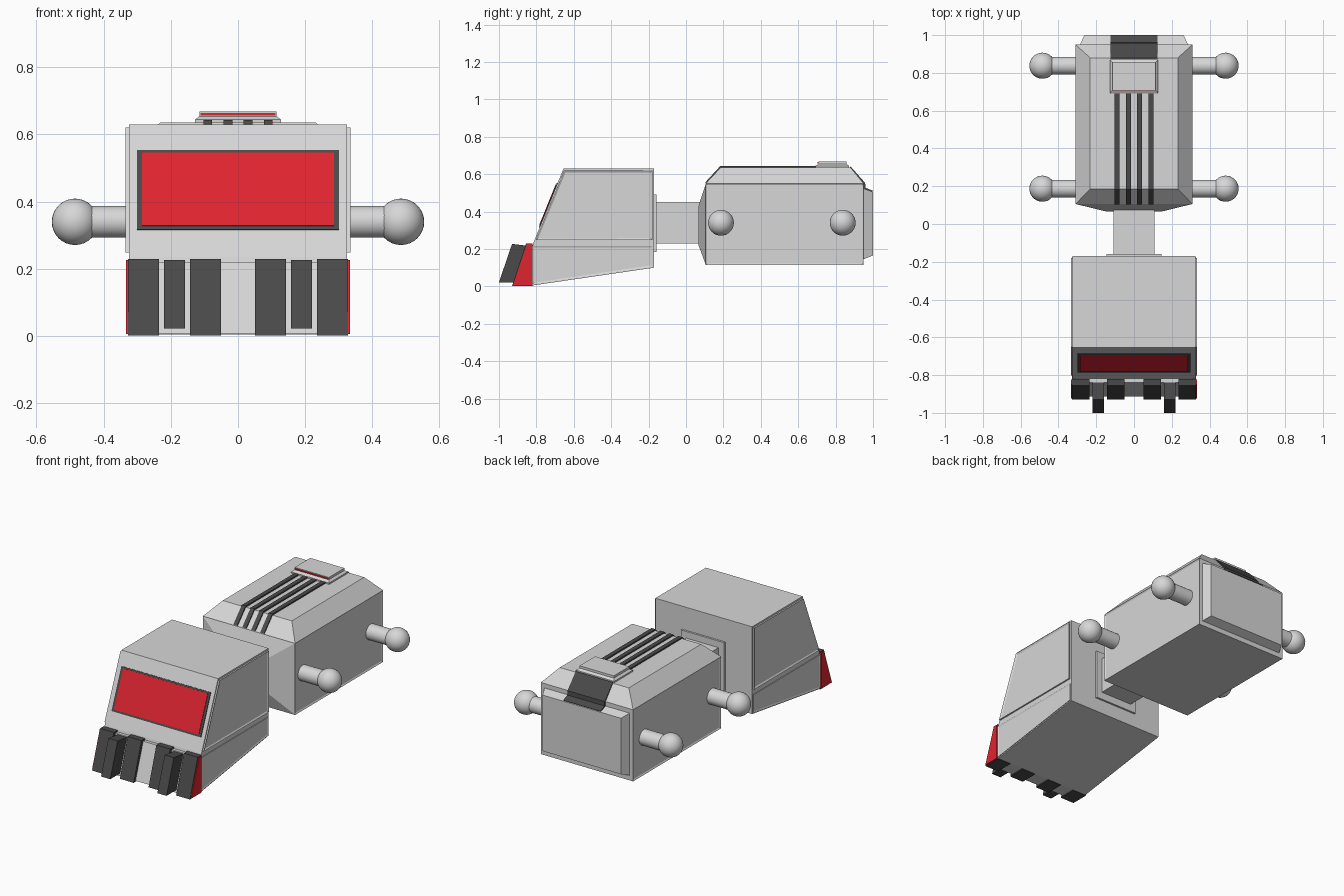
import bpy, bmesh
from mathutils import Vector

cube = bpy.data.objects.get("Cube")
if cube:
    bpy.data.objects.remove(cube, do_unlink=True)


def material(name, r, g, b):
    m = bpy.data.materials.new(name)
    m.use_nodes = True
    m.diffuse_color = (r, g, b, 1)
    m.node_tree.nodes["Principled BSDF"].inputs["Base Color"].default_value = (r, g, b, 1)
    return m


GREY = material("light grey", 0.68, 0.68, 0.68)
DARK = material("charcoal", 0.068, 0.068, 0.068)
RED = material("red", 0.74, 0.018, 0.03)


def loft(name, loops, mat, panel=None):
    """Skin closed loops of equal length; panel insets the flat side (x) faces."""
    bm = bmesh.new()
    rings = [[bm.verts.new(p) for p in loop] for loop in loops]
    n = len(rings[0])
    for a, b in zip(rings, rings[1:]):
        for i in range(n):
            bm.faces.new((a[i], a[(i + 1) % n], b[(i + 1) % n], b[i]))
    bm.faces.new(rings[0])
    bm.faces.new(rings[-1])
    bmesh.ops.recalc_face_normals(bm, faces=bm.faces)
    if panel:
        sides = [f for f in bm.faces if abs(f.normal.x) > 0.95]
        bmesh.ops.inset_individual(bm, faces=sides, thickness=panel[0], depth=panel[1])
    me = bpy.data.meshes.new(name)
    bm.to_mesh(me)
    bm.free()
    me.materials.append(mat)
    ob = bpy.data.objects.new(name, me)
    bpy.context.collection.objects.link(ob)
    return ob


def prism(name, profile, x0, x1, mat, panel=None):
    """Extrude a (y, z) profile along x."""
    return loft(name, [[(x, y, z) for y, z in profile] for x in (x0, x1)], mat, panel)


def rect_z(x, y0, y1, z):
    return [(-x, y0, z), (x, y0, z), (x, y1, z), (-x, y1, z)]


def rect_y(x, z0, z1, y):
    return [(-x, y, z0), (x, y, z0), (x, y, z1), (-x, y, z1)]


# Head shell
prism("head", [(-0.82, 0.005), (-0.17, 0.10), (-0.17, 0.63), (-0.655, 0.63),
               (-0.815, 0.235), (-0.82, 0.215)], -0.325, 0.325, GREY)
upper = [(-0.803, 0.248), (-0.18, 0.248), (-0.18, 0.62), (-0.652, 0.62)]
lower = [(-0.82, 0.012), (-0.178, 0.106), (-0.178, 0.215), (-0.82, 0.215)]
wedge = [(-0.925, 0.006), (-0.824, 0.006), (-0.824, 0.226), (-0.85, 0.226)]
for side, s in (("left", 1), ("right", -1)):
    prism("head_upper_panel_" + side, upper, s * 0.32, s * 0.334, GREY, (0.014, -0.006))
    prism("head_lower_panel_" + side, lower, s * 0.32, s * 0.329, GREY, (0.01, -0.003))
    prism("jaw_side_plate_" + side, wedge, s * 0.326, s * 0.333, RED)

# Windscreen plates laid on the sloping face
top, bottom = Vector((-0.655, 0.63)), Vector((-0.815, 0.235))
out = Vector((-(top - bottom).y, (top - bottom).x)).normalized()


def slope_plate(name, x, z0, z1, lift, mat):
    on = [bottom + (top - bottom) * ((z - bottom.y) / (top.y - bottom.y)) for z in (z0, z1)]
    prism(name, [on[0], on[1], on[1] + out * lift, on[0] + out * lift], -x, x, mat)


slope_plate("windscreen_frame", 0.30, 0.315, 0.552, 0.004, DARK)
slope_plate("windscreen", 0.285, 0.326, 0.543, 0.007, RED)

# Jaw with wide and narrow teeth
prism("jaw", [(-0.912, 0.008), (-0.81, 0.008), (-0.81, 0.22), (-0.838, 0.22)],
      -0.31, 0.31, GREY)
wide = [(-0.93, 0.002), (-0.82, 0.002), (-0.82, 0.23), (-0.855, 0.23)]
narrow = [(-1.0, 0.022), (-0.90, 0.022), (-0.83, 0.215), (-0.93, 0.227)]
for side, s in (("left", 1), ("right", -1)):
    prism("outer_tooth_" + side, wide, s * 0.235, s * 0.328, DARK)
    prism("inner_tooth_" + side, wide, s * 0.05, s * 0.143, DARK)
    prism("narrow_tooth_" + side, narrow, s * 0.158, s * 0.22, DARK)

# Neck and its collar
loft("neck", [rect_y(0.108, 0.23, 0.45, -0.17), rect_y(0.108, 0.23, 0.45, 0.08)], GREY)
loft("neck_collar", [rect_y(0.145, 0.185, 0.49, -0.18), rect_y(0.145, 0.185, 0.49, -0.158)], GREY)

# Body with chamfered roof and tapered ends
loft("body", [rect_z(0.31, 0.105, 0.95, 0.115), rect_z(0.31, 0.105, 0.95, 0.55),
              rect_z(0.232, 0.185, 0.88, 0.635)], GREY, (0.012, -0.005))
loft("body_nose", [rect_y(0.31, 0.115, 0.55, 0.106), rect_y(0.15, 0.22, 0.43, 0.067)], GREY)
loft("rear_plate", [rect_y(0.288, 0.143, 0.525, 0.945), rect_y(0.263, 0.165, 0.505, 1.0)], GREY)

# Dark rear hatch folded over the back slope
prism("rear_hatch", [(0.875, 0.63), (0.88, 0.641), (0.958, 0.553), (0.96, 0.527),
                     (1.0, 0.511), (0.99, 0.50), (0.94, 0.52)], -0.125, 0.125, DARK)

# Roof ribs running down the front slope
rib = [(0.102, 0.555), (0.183, 0.643), (0.70, 0.643), (0.70, 0.628), (0.19, 0.628), (0.11, 0.55)]
for i, x in enumerate((-0.09, -0.03, 0.03, 0.09)):
    prism("roof_rib_%d" % (i + 1), rib, x - 0.013, x + 0.013, DARK)

# Roof vent box with red strip
loft("roof_vent", [rect_z(0.128, 0.692, 0.872, 0.63), rect_z(0.128, 0.692, 0.872, 0.644),
                   rect_z(0.115, 0.708, 0.857, 0.654), rect_z(0.115, 0.708, 0.857, 0.668)], GREY)
prism("vent_strip", [(0.704, 0.656), (0.71, 0.656), (0.71, 0.664), (0.704, 0.664)],
      -0.112, 0.112, RED)

# Side arms ending in balls
for side, s in (("left", 1), ("right", -1)):
    for end, y in (("front", 0.187), ("rear", 0.838)):
        bpy.ops.mesh.primitive_cylinder_add(vertices=32, radius=0.047, depth=0.18,
                                            location=(s * 0.38, y, 0.34),
                                            rotation=(0, 1.5708, 0))
        arm = bpy.context.object
        bpy.ops.object.shade_smooth_by_angle()
        arm.name = "arm_%s_%s" % (end, side)
        bpy.ops.mesh.primitive_uv_sphere_add(segments=32, ring_count=16, radius=0.069,
                                             location=(s * 0.485, y, 0.34))
        ball = bpy.context.object
        bpy.ops.object.shade_smooth()
        ball.name = "ball_%s_%s" % (end, side)
        for ob in (arm, ball):
            ob.data.materials.append(GREY)
